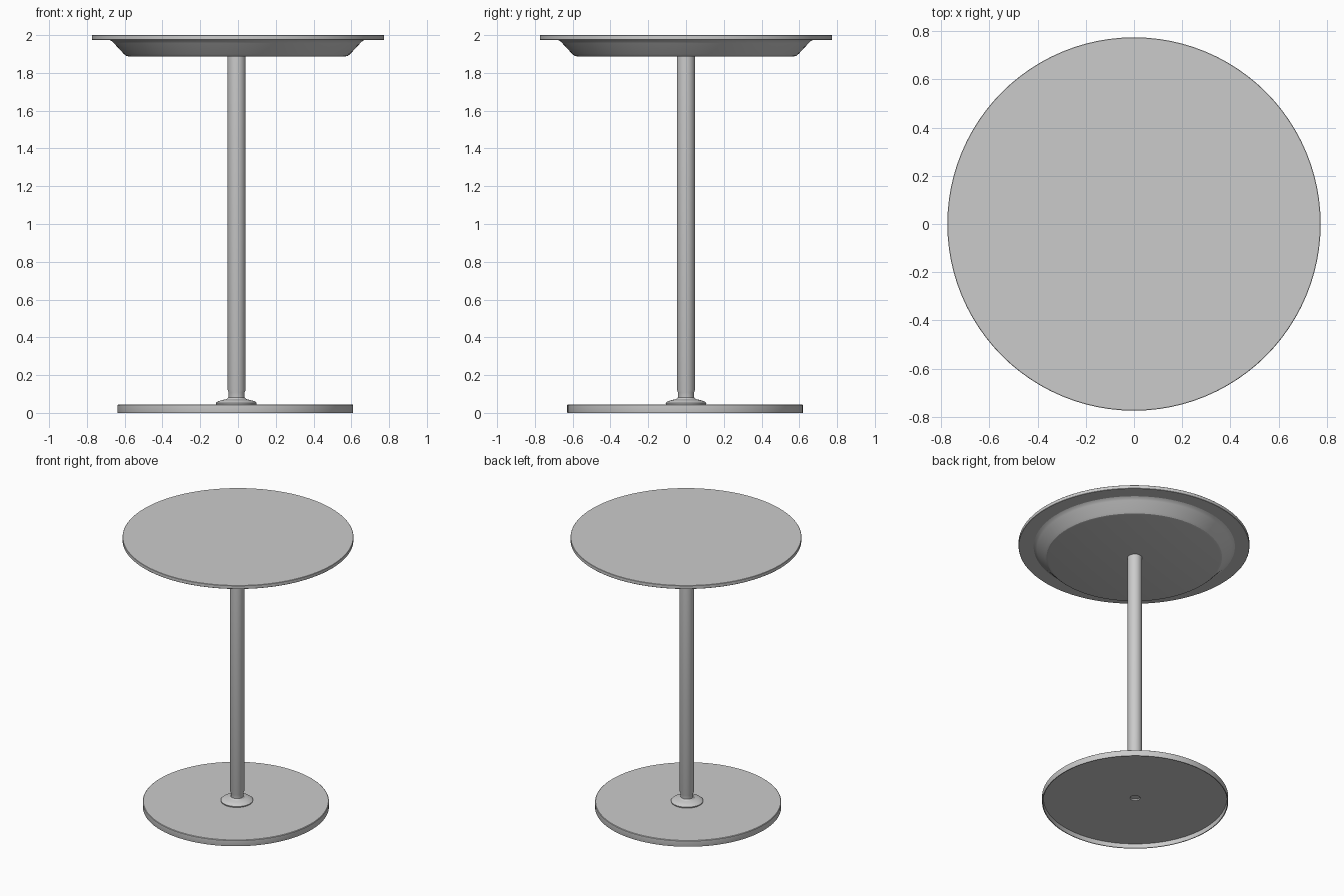
import bpy, bmesh, math

if "Cube" in bpy.data.objects:
    bpy.data.objects.remove(bpy.data.objects["Cube"], do_unlink=True)

grey = bpy.data.materials.new("light_grey")
grey.use_nodes = True
colour = (0.6, 0.6, 0.6, 1)
grey.diffuse_color = colour
grey.node_tree.nodes["Principled BSDF"].inputs["Base Color"].default_value = colour


def lathe(name, profile, x=0, y=0, sides=96):
    """Spin a (radius, height) profile, running from bottom to top, about z."""
    bm = bmesh.new()
    verts = [bm.verts.new((r, 0, z)) for r, z in profile]
    edges = [bm.edges.new(pair) for pair in zip(verts, verts[1:])]
    bmesh.ops.spin(bm, geom=verts + edges, cent=(0, 0, 0), axis=(0, 0, 1),
                   angle=math.tau, steps=sides, use_duplicate=False)
    bmesh.ops.remove_doubles(bm, verts=bm.verts, dist=0.0001)
    bmesh.ops.recalc_face_normals(bm, faces=bm.faces)
    mesh = bpy.data.meshes.new(name)
    bm.to_mesh(mesh)
    bm.free()
    mesh.materials.append(grey)
    obj = bpy.data.objects.new(name, mesh)
    obj.location = (x, y, 0)
    bpy.context.collection.objects.link(obj)
    bpy.ops.object.select_all(action='DESELECT')
    obj.select_set(True)
    bpy.context.view_layer.objects.active = obj
    bpy.ops.object.shade_smooth_by_angle(angle=math.radians(25))
    return obj


# Thin round top
lathe("table_top", [(0.6, 1.974), (0.772, 1.974), (0.774, 1.976),
                    (0.774, 1.998), (0.772, 2), (0, 2)])

# Shallow bevelled dish under the top
lathe("top_underside", [(0, 1.888), (0.576, 1.888), (0.588, 1.891),
                        (0.6, 1.901), (0.652, 1.957), (0.662, 1.967),
                        (0.675, 1.974)], x=-0.005, y=-0.003)

# Hollow disc foot: thin plate with a turned-down rim and a centre hole below
lathe("base_disc", [(0, 0.04), (0.03, 0.04), (0.034, 0.032), (0.615, 0.032),
                    (0.617, 0), (0.623, 0), (0.624, 0.003), (0.624, 0.042),
                    (0.62, 0.045), (0, 0.045)], x=-0.014, y=-0.005)

# Domed collar where the post meets the foot
lathe("base_collar", [(0.106, 0.044), (0.108, 0.053), (0.098, 0.061),
                      (0.075, 0.068), (0.052, 0.073), (0.043, 0.082)],
      x=-0.009, sides=48)

# Post with a slightly narrowed ankle
lathe("post", [(0.042, 0.07), (0.042, 0.108), (0.048, 0.122),
               (0.048, 1.89)], x=-0.007, sides=48)
